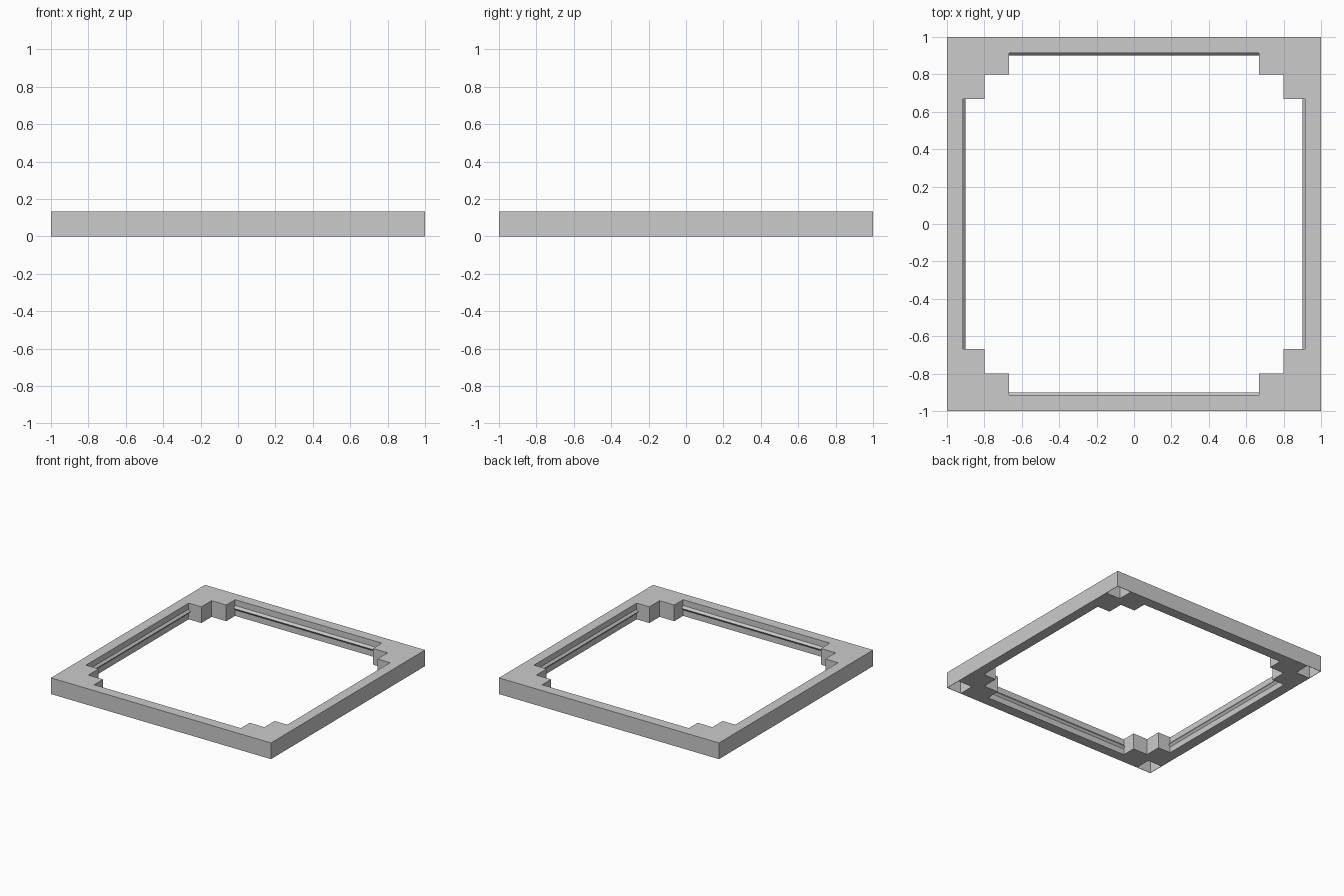
import bpy, bmesh
from math import pi
from mathutils import Matrix, Vector

if "Cube" in bpy.data.objects:
    bpy.data.objects.remove(bpy.data.objects["Cube"], do_unlink=True)

HEIGHT = 0.133
WALL = 0.915      # inner face of the straight rails
STEP_A = 0.667    # half length of the straight rails
STEP_B = 0.8      # inner corner step
SKIN = 0.003      # thin shell around the corner pockets

grey = bpy.data.materials.new("plain grey")
grey.use_nodes = True
colour = (0.6, 0.6, 0.6, 1)
grey.diffuse_color = colour
grey.node_tree.nodes["Principled BSDF"].inputs["Base Color"].default_value = colour


def prism(name, points, sweep):
    """Extrude a flat outline along a vector into a closed solid."""
    bm = bmesh.new()
    face = bm.faces.new([bm.verts.new(p) for p in points])
    made = bmesh.ops.extrude_face_region(bm, geom=[face])["geom"]
    moved = [g for g in made if isinstance(g, bmesh.types.BMVert)]
    bmesh.ops.translate(bm, verts=moved, vec=sweep)
    bmesh.ops.recalc_face_normals(bm, faces=bm.faces)
    mesh = bpy.data.meshes.new(name)
    bm.to_mesh(mesh)
    bm.free()
    mesh.materials.append(grey)
    obj = bpy.data.objects.new(name, mesh)
    bpy.context.collection.objects.link(obj)
    return obj


def four_turns(points):
    """Repeat a corner outline around the centre."""
    return [Matrix.Rotation(i * pi / 2, 3, "Z") @ Vector(p)
            for i in range(4) for p in points]


def cut(target, cutter):
    cutter.hide_render = True
    mod = target.modifiers.new("cut", "BOOLEAN")
    mod.operation = "DIFFERENCE"
    mod.solver = "EXACT"
    mod.object = cutter
    bpy.context.view_layer.objects.active = target
    bpy.ops.object.modifier_apply(modifier=mod.name)
    bpy.data.objects.remove(cutter, do_unlink=True)


# Square slab with a stepped opening
frame = prism("frame", four_turns([(1, 1, 0)]), (0, 0, HEIGHT))
corner = [(WALL, STEP_A), (STEP_B, STEP_A), (STEP_B, STEP_B),
          (STEP_A, STEP_B), (STEP_A, WALL)]
opening = four_turns([(x, y, -0.1) for x, y in corner])
cut(frame, prism("opening_cutter", opening, (0, 0, 0.4)))

# Square pockets open underneath each corner
near, far = 1 - HEIGHT, 1 - SKIN
for sx in (-1, 1):
    for sy in (-1, 1):
        square = [(sx * x, sy * y, -0.1) for x, y in
                  [(near, near), (far, near), (far, far), (near, far)]]
        cut(frame, prism("pocket_cutter", square, (0, 0, 0.1 + HEIGHT - SKIN)))

# Pointed ridge along the inside of each rail
mid, half = HEIGHT / 2, 0.018
profile = [(-STEP_A, WALL, mid - half), (-STEP_A, 0.9, mid), (-STEP_A, WALL, mid + half)]
for i, side in enumerate(("back", "right", "front", "left")):
    ridge = prism(side + "_ridge", profile, (2 * STEP_A, 0, 0))
    ridge.data.transform(Matrix.Rotation(i * pi / 2, 4, "Z"))
